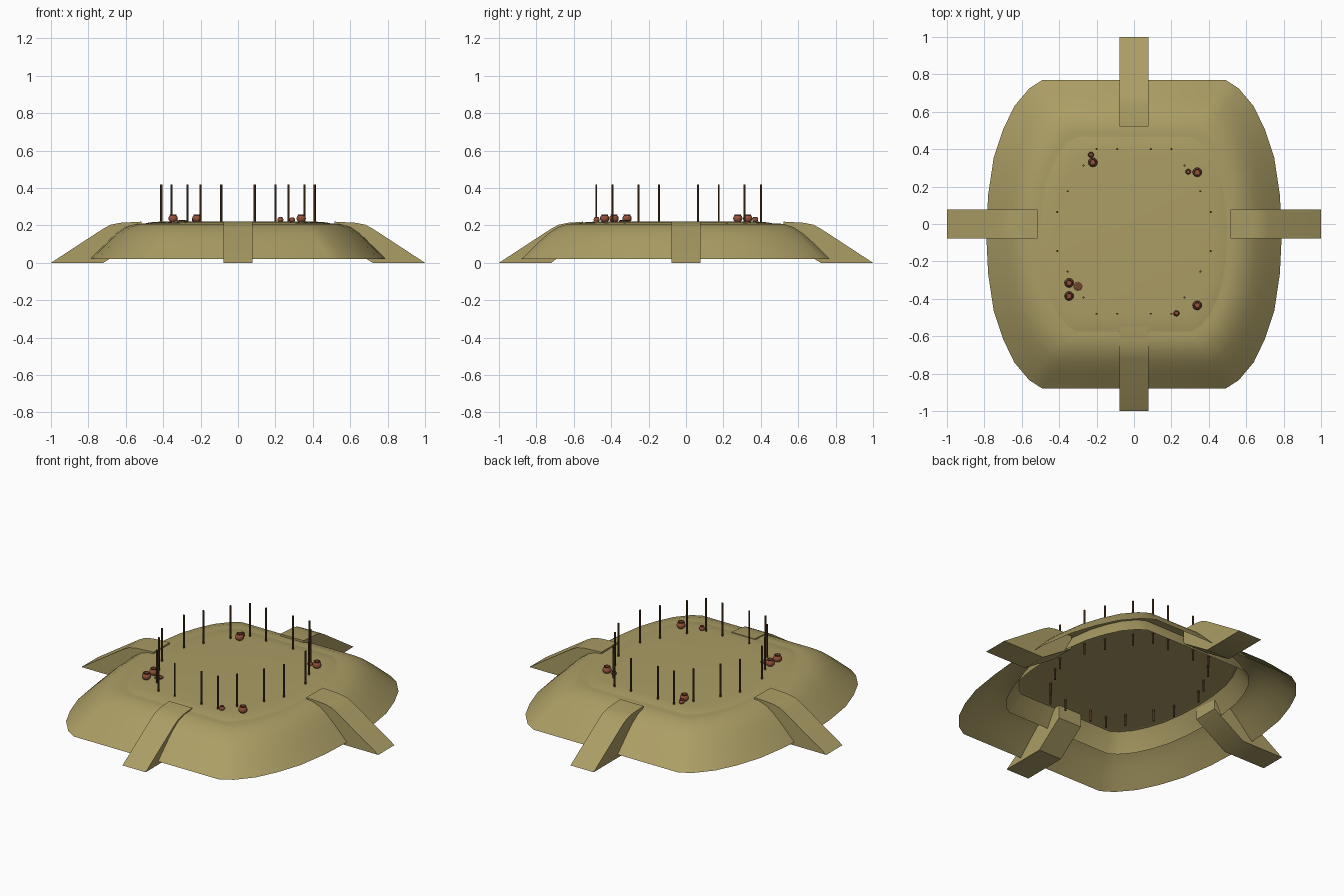
import bpy, bmesh, math

if "Cube" in bpy.data.objects:
    bpy.data.objects.remove(bpy.data.objects["Cube"])


def material(name, rgb):
    m = bpy.data.materials.new(name)
    m.diffuse_color = (*rgb, 1)
    m.use_nodes = True
    m.node_tree.nodes["Principled BSDF"].inputs["Base Color"].default_value = m.diffuse_color
    return m


EARTH = material("earth", (0.41, 0.34, 0.13))
WOOD = material("dark wood", (0.105, 0.055, 0.022))
CLAY = material("clay", (0.30, 0.085, 0.045))
LID = material("dark clay", (0.15, 0.06, 0.03))


def finish(name, bm, mat, smooth=None, recalc=True):
    if recalc:
        bmesh.ops.recalc_face_normals(bm, faces=bm.faces)
    me = bpy.data.meshes.new(name)
    bm.to_mesh(me)
    bm.free()
    me.materials.append(mat)
    ob = bpy.data.objects.new(name, me)
    bpy.context.collection.objects.link(ob)
    if smooth:
        bpy.ops.object.select_all(action='DESELECT')
        ob.select_set(True)
        bpy.context.view_layer.objects.active = ob
        bpy.ops.object.shade_smooth_by_angle(angle=math.radians(smooth))
    return ob


def skin(bm, rings, cap=True):
    """Join rings of points with quads and close the last ring."""
    rows = [[bm.verts.new(p) for p in r] for r in rings]
    n = len(rows[0])
    for a, b in zip(rows, rows[1:]):
        for i in range(n):
            j = (i + 1) % n
            bm.faces.new((a[i], a[j], b[j], b[i]))
    if cap:
        bm.faces.new(rows[-1])
    return rows


# Mound outline: one quarter, mirrored into a closed counter-clockwise loop
CY = -0.055
QUARTER = [(.79, 0), (.78, .21), (.75, .41), (.70, .56), (.64, .685), (.56, .78), (.49, .825)]
right = [(x, -y) for x, y in QUARTER[:0:-1]] + QUARTER
OUTLINE = right + [(-x, y) for x, y in right[::-1]]


def mound(name, profile):
    bm = bmesh.new()
    skin(bm, [[(x * s, y * s + CY, z) for x, y in OUTLINE] for s, z in profile])
    finish(name, bm, EARTH, 35, recalc=False)


# Outer bank and the raised floor inside it
mound("outer_mound", [(1, .02), (.943, .066), (.886, .112), (.825, .157),
                      (.765, .190), (.70, .208), (.66, .21)])
mound("raised_floor", [(.72, .105), (.68, .165), (.645, .207), (.60, .216), (.53, .22)])


# Four ramps: a slanted slab profile, extruded across and turned
def ramp(name, angle, inner):
    prof = [(1, 0), (.72, .183), (.68, .204), (.63, .214), (inner, .22), (inner, .13), (.72, 0)]
    c, s = math.cos(angle), math.sin(angle)
    bm = bmesh.new()
    sides = [[(r * c - w * s, r * s + w * c, z) for r, z in prof] for w in (-.078, .078)]
    rows = skin(bm, sides)
    bm.faces.new(rows[0][::-1])
    finish(name, bm, EARTH, 35)


for name, turn, inner in (("right_ramp", 0, .515), ("back_ramp", 1, .52),
                          ("left_ramp", 2, .515), ("front_ramp", 3, .55)):
    ramp(name, turn * math.pi / 2, inner)


def lathe(name, x, y, profile, mat, sides, smooth=None):
    bm = bmesh.new()
    rings = [[(x + r * math.cos(2 * math.pi * i / sides),
               y + r * math.sin(2 * math.pi * i / sides), z) for i in range(sides)]
             for r, z in profile]
    rows = skin(bm, rings)
    bm.faces.new(rows[0][::-1])
    finish(name, bm, mat, smooth)


# Ring of posts, mirrored left/right and front/back
for px, py in ((.09, .44), (.20, .44), (.27, .353), (.355, .215), (.41, .105)):
    for sx in (-1, 1):
        for sy in (-1, 1):
            lathe("post", sx * px, sy * py - .04, [(.006, .14), (.006, .42)], WOOD, 6, 40)

# Clay pots with bulging body, neck, rim and hollow mouth
POT = [(.6, 0), (.92, .35), (1, .75), (.9, 1.15), (.68, 1.4), (.75, 1.6),
       (.55, 1.6), (.55, 1.3), (.5, .4)]
for x, y, r in ((-.22, .33, .025), (-.23, .37, .016), (.338, .277, .025), (.29, .28, .015),
                (-.347, -.315, .025), (-.347, -.385, .025), (.338, -.435, .025),
                (.227, -.478, .016)):
    lathe("clay_pot", x, y, [(a * r, .219 + b * r) for a, b in POT], CLAY, 12, 40)

# Flat lid lying on the floor
lathe("pot_lid", -.30, -.333, [(.025, .219), (.025, .225), (.018, .228)], LID, 12)
